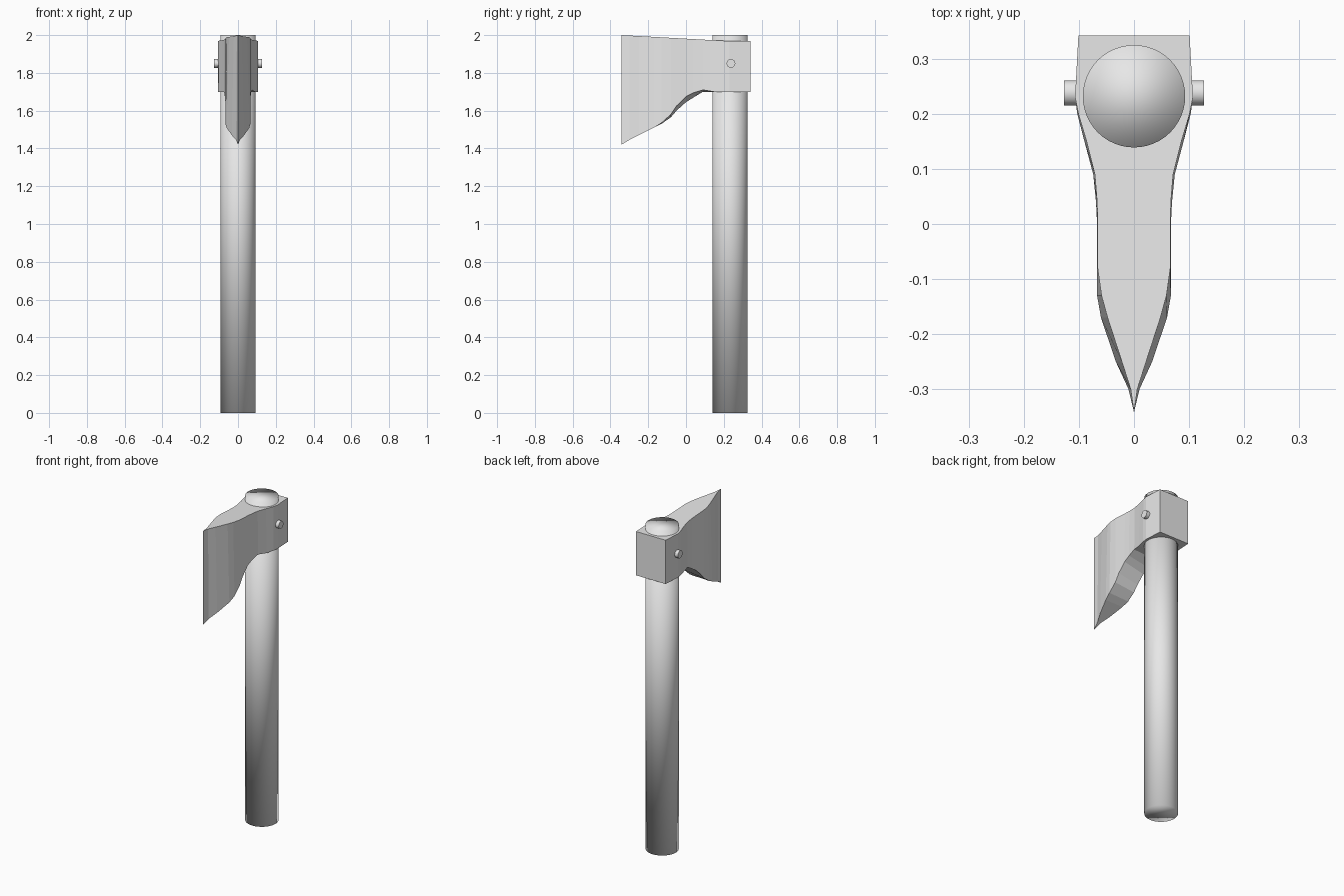
import bpy, bmesh, math
from mathutils import Matrix

cube = bpy.data.objects.get("Cube")
if cube:
    bpy.data.objects.remove(cube, do_unlink=True)

grey = bpy.data.materials.new("light_grey")
grey.use_nodes = True
grey.diffuse_color = (0.8, 0.8, 0.8, 1)
grey.node_tree.nodes["Principled BSDF"].inputs["Base Color"].default_value = (0.8, 0.8, 0.8, 1)


def add_object(name, bm):
    bmesh.ops.recalc_face_normals(bm, faces=bm.faces)
    mesh = bpy.data.meshes.new(name)
    bm.to_mesh(mesh)
    bm.free()
    mesh.materials.append(grey)
    obj = bpy.data.objects.new(name, mesh)
    bpy.context.collection.objects.link(obj)
    return obj


def cylinder(name, radius, depth, sides, matrix):
    bm = bmesh.new()
    bmesh.ops.create_cone(bm, cap_ends=True, segments=sides, radius1=radius,
                          radius2=radius, depth=depth, matrix=matrix)
    return add_object(name, bm)


# Round shaft, softly shaded over its end caps
handle = cylinder("handle", 0.093, 2.0, 48, Matrix.Translation((0, 0.232, 1.0)))
handle.data.polygons.foreach_set("use_smooth", [True] * len(handle.data.polygons))

# Cross pin through the head
pin = cylinder("cross_pin", 0.023, 0.254, 24,
               Matrix.Translation((0, 0.238, 1.85)) @ Matrix.Rotation(math.pi / 2, 4, 'Y'))
for p in pin.data.polygons:
    p.use_smooth = len(p.vertices) == 4
bpy.context.view_layer.objects.active = pin
pin.select_set(True)
bpy.ops.object.shade_smooth_by_angle()

# Head sections, back to edge: y, top half width, bottom half width,
# underside height on the +x side, underside height on the -x side
sections = [
    (0.342, 0.101, 0.101, 1.70, 1.70),
    (0.23, 0.107, 0.107, 1.70, 1.70),
    (0.20, 0.101, 0.103, 1.70, 1.70),
    (0.15, 0.086, 0.090, 1.70, 1.70),
    (0.09, 0.071, 0.074, 1.71, 1.70),
    (0.04, 0.067, 0.069, 1.695, 1.67),
    (0.00, 0.066, 0.067, 1.675, 1.645),
    (-0.05, 0.066, 0.067, 1.625, 1.60),
    (-0.08, 0.066, 0.067, 1.58, 1.565),
    (-0.13, 0.059, 0.067, 1.535, 1.53),
    (-0.17, 0.048, 0.060, 1.51, 1.51),
    (-0.25, 0.022, 0.033, 1.47, 1.47),
    (-0.30, 0.006, 0.010, 1.445, 1.445),
    (-0.342, 0, 0, 1.42, 1.42),
]


def top_height(y):
    return 1.97 + 0.03 * max(0, (0.20 - y) / 0.542)


bm = bmesh.new()
rings = []
for y, top, low, z_plus, z_minus in sections:
    z = top_height(y)
    corners = [(-top, y, z), (top, y, z), (low, y, z_plus), (-low, y, z_minus)]
    rings.append([bm.verts.new(c) for c in corners])
for a, b in zip(rings, rings[1:]):
    for i in range(4):
        j = (i + 1) % 4
        bm.faces.new((a[i], a[j], b[j], b[i]))
bm.faces.new(rings[0])
bmesh.ops.remove_doubles(bm, verts=bm.verts, dist=0.0005)
add_object("axe_head", bm)
